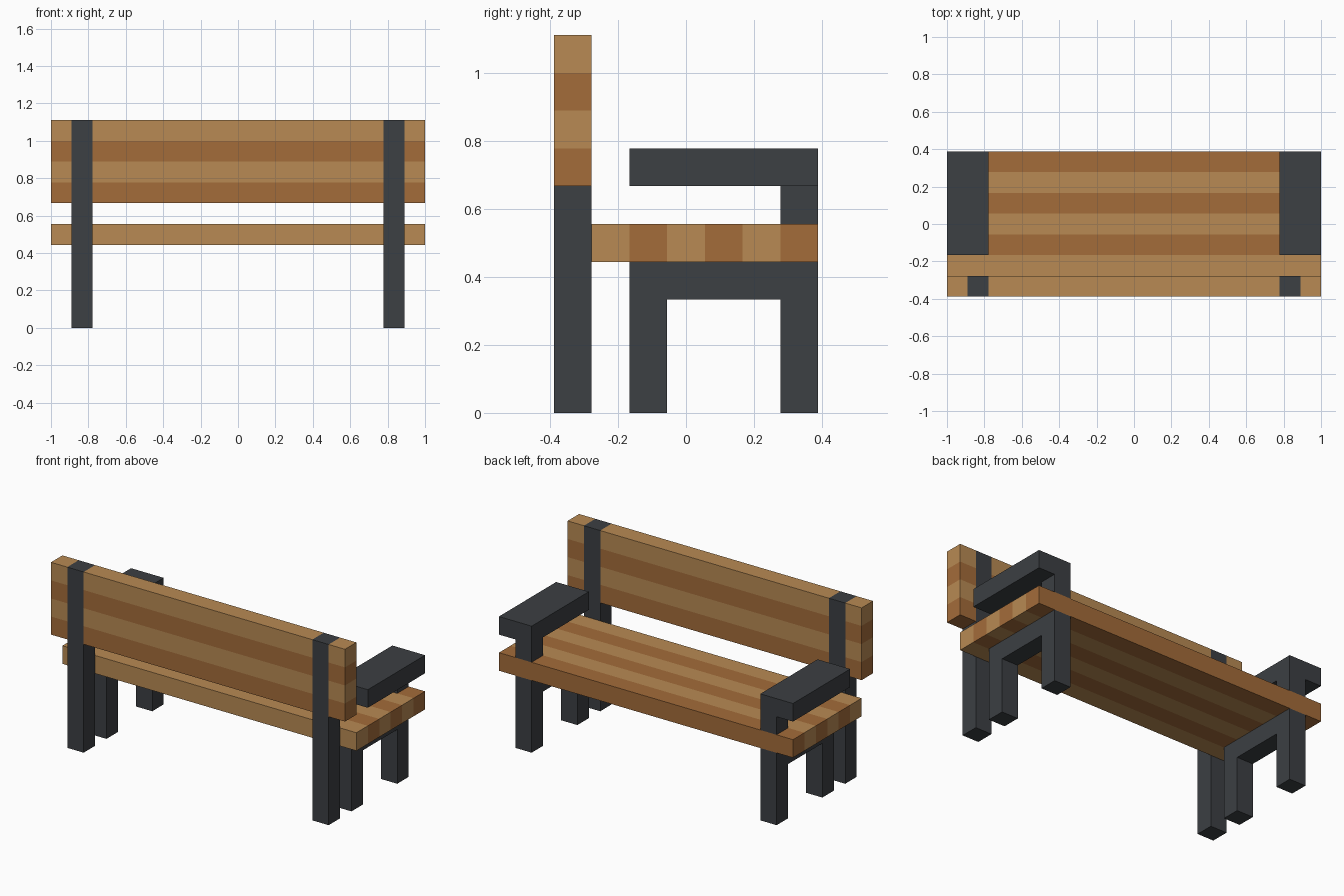
import bpy
import bmesh

if "Cube" in bpy.data.objects:
    bpy.data.objects.remove(bpy.data.objects["Cube"])

U = 1 / 9  # the bench is laid out on a grid of 1/9 units


def make_material(name, rgb):
    mat = bpy.data.materials.new(name)
    mat.diffuse_color = (*rgb, 1)
    mat.use_nodes = True
    mat.node_tree.nodes["Principled BSDF"].inputs["Base Color"].default_value = mat.diffuse_color
    return mat


LIGHT = make_material("light_wood", (0.479, 0.254, 0.087))
DARK = make_material("dark_wood", (0.371, 0.150, 0.042))
METAL = make_material("charcoal_metal", (0.045, 0.050, 0.056))


def extrude_profile(name, points, x0, x1, mat):
    """Extrude a (y, z) outline from x0 to x1, all in grid units."""
    bm = bmesh.new()
    face = bm.faces.new([bm.verts.new((x0 * U, y * U, z * U)) for y, z in points])
    result = bmesh.ops.extrude_face_region(bm, geom=[face])
    verts = [g for g in result["geom"] if isinstance(g, bmesh.types.BMVert)]
    bmesh.ops.translate(bm, vec=((x1 - x0) * U, 0, 0), verts=verts)
    bmesh.ops.recalc_face_normals(bm, faces=bm.faces)
    mesh = bpy.data.meshes.new(name)
    bm.to_mesh(mesh)
    bm.free()
    mesh.materials.append(mat)
    obj = bpy.data.objects.new(name, mesh)
    bpy.context.collection.objects.link(obj)
    return obj


def box(name, x, y, z, mat):
    outline = [(y[0], z[0]), (y[1], z[0]), (y[1], z[1]), (y[0], z[1])]
    return extrude_profile(name, outline, x[0], x[1], mat)


# Seat slats, alternating wood tones from back to front
for i in range(6):
    y = -2.5 + i
    box(f"seat_slat_{i + 1}", (-9, 9), (y, y + 1), (4, 5), (LIGHT, DARK)[i % 2])

# Backrest slats, interrupted by the two posts that sit flush in them
for i in range(4):
    for part, x in (("left", (-9, -8)), ("middle", (-7, 7)), ("right", (8, 9))):
        box(f"back_slat_{part}_{i + 1}", x, (-3.5, -2.5), (6 + i, 7 + i),
            (DARK, LIGHT)[i % 2])

# Metal frame on each end
LEG_OUTLINE = [(-1.5, 0), (-0.5, 0), (-0.5, 3), (2.5, 3),
               (2.5, 0), (3.5, 0), (3.5, 4), (-1.5, 4)]
for side, sign in (("left", -1), ("right", 1)):
    inner = sorted((7 * sign, 8 * sign))
    wide = sorted((7 * sign, 9 * sign))
    box(f"back_post_{side}", inner, (-3.5, -2.5), (0, 10), METAL)
    extrude_profile(f"leg_frame_{side}", LEG_OUTLINE, *inner, METAL)
    box(f"armrest_support_{side}", inner, (2.5, 3.5), (5, 6), METAL)
    box(f"armrest_{side}", wide, (-1.5, 3.5), (6, 7), METAL)
